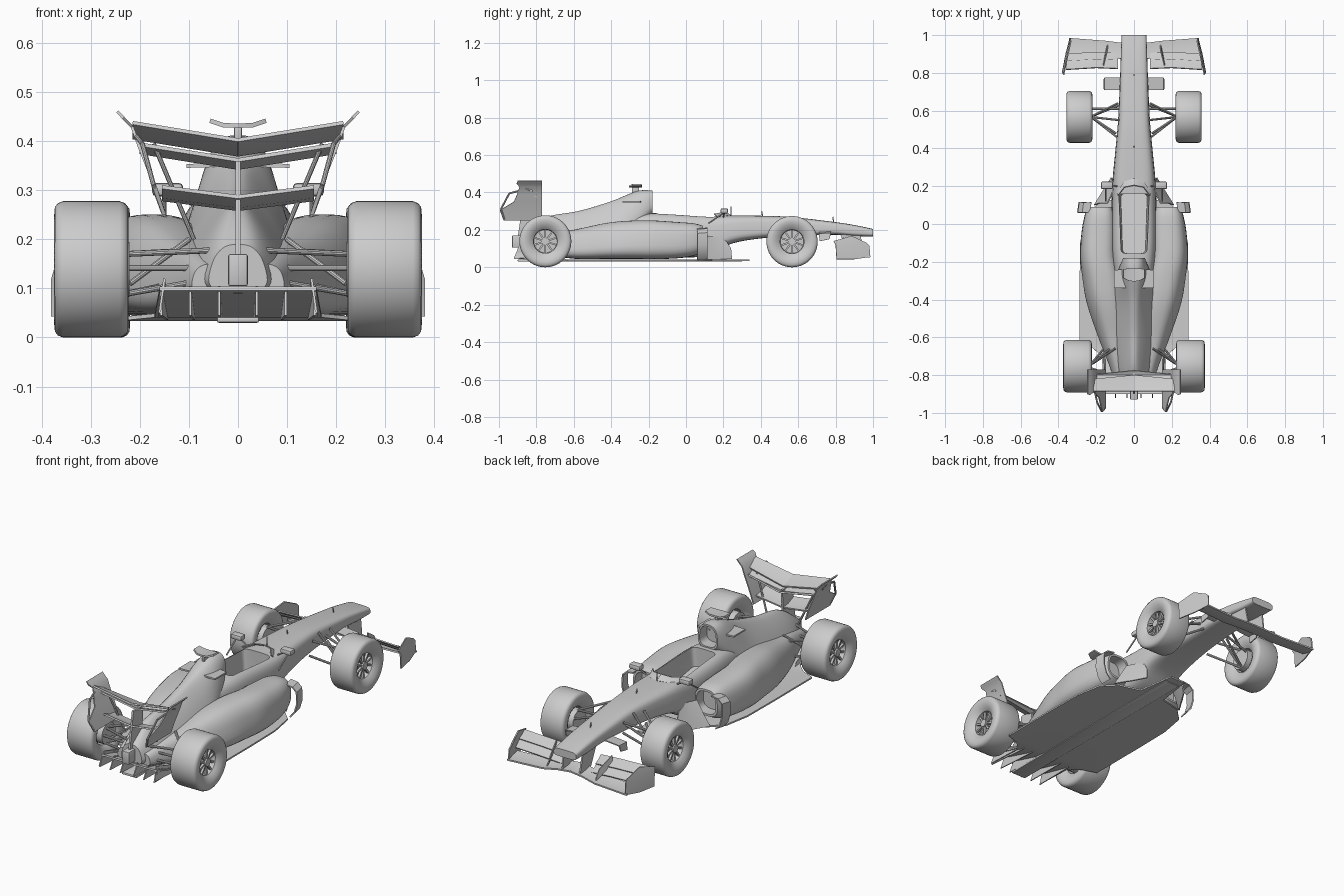
import bpy, bmesh
from math import sin, cos, pi, radians
from mathutils import Vector, Matrix

if "Cube" in bpy.data.objects:
    bpy.data.objects.remove(bpy.data.objects["Cube"])


def finish(name, bm, mirror=False, thick=0.0):
    bmesh.ops.recalc_face_normals(bm, faces=bm.faces)
    me = bpy.data.meshes.new(name)
    bm.to_mesh(me)
    bm.free()
    ob = bpy.data.objects.new(name, me)
    bpy.context.collection.objects.link(ob)
    if thick:
        m = ob.modifiers.new("thickness", 'SOLIDIFY')
        m.thickness, m.offset = thick, 0
    if mirror:
        m = ob.modifiers.new("mirror", 'MIRROR')
        m.use_mirror_merge = True
        m.merge_threshold = 0.0005
    return ob


def skin(bm, rows, wrap=True, caps=True):
    vs = [[bm.verts.new(p) for p in r] for r in rows]
    n = len(rows[0])
    for a, b in zip(vs, vs[1:]):
        for i in range(n if wrap else n - 1):
            j = (i + 1) % n
            bm.faces.new((a[i], a[j], b[j], b[i]))
    if wrap and caps:
        bm.faces.new(vs[0])
        bm.faces.new(vs[-1])


def smooth_keys(keys, steps):
    out = []
    for i in range(len(keys) - 1):
        a, b, c, d = (Vector(keys[max(0, min(len(keys) - 1, i + k))]) for k in (-1, 0, 1, 2))
        for s in range(steps):
            t = s / steps
            out.append(b + (c - a) * 0.5 * t + (2 * a - 5 * b + 4 * c - d) * 0.5 * t * t
                       + (3 * b - a - 3 * c + d) * 0.5 * t ** 3)
    return out + [Vector(keys[-1])]


def loft(name, keys, power=3, mirror=False, lip=0.0, steps=6, n=36):
    """keys: y, centre x, half width, z bottom, z top, taper towards the top"""
    rings = []
    for y, cx, hw, zb, zt, taper in smooth_keys(keys, steps):
        ring = []
        for k in range(n):
            c, s = cos(2 * pi * k / n), sin(2 * pi * k / n)
            u = abs(c) ** (2 / power) * (1 if c > 0 else -1)
            t = 0.5 + 0.5 * abs(s) ** (2 / power) * (1 if s > 0 else -1)
            ring.append(Vector((cx + hw * u * (1 - taper * t), y, zb + (zt - zb) * t)))
        rings.append(ring)
    if lip:  # hollow intake at the first section
        mid = sum(rings[0], Vector()) / n
        inner = [mid + (p - mid) * 0.84 for p in rings[0]]
        rings = [[p - Vector((0, lip, 0)) for p in inner], inner] + rings
    bm = bmesh.new()
    skin(bm, rings)
    return finish(name, bm, mirror)


def sheet(name, rows, thick=0.006, mirror=True):
    bm = bmesh.new()
    skin(bm, rows, wrap=False)
    return finish(name, bm, mirror, thick)


def tubes(name, paths, r=0.006, mirror=True):
    bm = bmesh.new()
    for path in paths:
        for a, b in zip(path, path[1:]):
            a, b = Vector(a), Vector(b)
            rot = (b - a).to_track_quat('Z', 'Y').to_matrix().to_4x4()
            bmesh.ops.create_cone(bm, cap_ends=True, segments=10, radius1=r, radius2=r,
                                  depth=(b - a).length, matrix=Matrix.Translation((a + b) / 2) @ rot)
    return finish(name, bm, mirror)


def box(name, lo, hi, mirror=False, bevel=0.004):
    bm = bmesh.new()
    lo, hi = Vector(lo), Vector(hi)
    bmesh.ops.create_cube(bm, size=1, matrix=Matrix.Translation((lo + hi) / 2)
                          @ Matrix.Diagonal((*(hi - lo), 1)))
    bmesh.ops.bevel(bm, geom=bm.edges[:], offset=bevel, segments=2, affect='EDGES', profile=0.5)
    return finish(name, bm, mirror)


def wheel(name, cx, y, w, R):
    half = [(0.12, 0.012), (0.12, 0.062), (0.34, 0.064), (0.40, 0.074), (0.47, 0.092),
            (0.5, R - 0.028), (0.49, R - 0.012), (0.45, R - 0.004), (0.38, R)]
    prof = half + [(-a, b) for a, b in reversed(half)]
    bm = bmesh.new()
    skin(bm, [[(cx + a * w, y + r * cos(k * pi / 28), R + r * sin(k * pi / 28)) for k in range(56)]
              for a, r in prof])
    for k in range(10):  # spokes
        bmesh.ops.create_cube(bm, size=1, matrix=Matrix.Translation((cx + 0.27 * w, y, R))
                              @ Matrix.Rotation(k * pi / 5, 4, 'X') @ Matrix.Translation((0, 0, 0.039))
                              @ Matrix.Diagonal((0.012, 0.009, 0.05, 1)))
    for x, r, d in ((0.24, 0.02, 0.24), (-0.36, 0.056, 0.3)):  # hub, brake drum
        bmesh.ops.create_cone(bm, cap_ends=True, segments=24, radius1=r, radius2=r, depth=d * w,
                              matrix=Matrix.Translation((cx + x * w, y, R)) @ Matrix.Rotation(pi / 2, 4, 'Y'))
    finish(name, bm, True)


# Wheels
wheel("rear_wheel", 0.299, -0.752, 0.152, 0.139)
wheel("front_wheel", 0.289, 0.567, 0.138, 0.137)

# Nose and cockpit tub
tub = loft("nose_and_tub", [
    (1.0, 0, .067, .165, .205, .05), (.9, 0, .071, .166, .226, .05), (.78, 0, .076, .174, .244, .08),
    (.55, 0, .088, .165, .27, .12), (.38, 0, .104, .152, .276, .12), (.24, 0, .118, .125, .277, .12),
    (.1, 0, .125, .06, .278, .12), (-.14, 0, .125, .05, .29, .12), (-.3, 0, .115, .05, .28, .2)], power=4)
bm = bmesh.new()
skin(bm, [[(-a, .16, z), (a, .16, z), (b, -.155, z2), (-b, -.155, z2)]
          for a, b, z, z2 in ((.07, .06, .13, .19), (.09, .078, .4, .4))])
bmesh.ops.bevel(bm, geom=[e for e in bm.edges if abs(e.verts[0].co.z - e.verts[1].co.z) > .1],
                offset=.02, segments=4, affect='EDGES', profile=0.5)
cutter = finish("cockpit_cutter", bm)
cutter.hide_render = True
mod = tub.modifiers.new("cockpit", 'BOOLEAN')
mod.object, mod.operation, mod.solver = cutter, 'DIFFERENCE', 'EXACT'

# Engine cover with air intake
loft("engine_cover", [
    (-.18, 0, .062, .285, .41, .2), (-.26, 0, .105, .2, .408, .48), (-.4, 0, .16, .1, .353, .74),
    (-.57, 0, .165, .08, .302, .78), (-.76, 0, .13, .08, .266, .75), (-.88, 0, .07, .09, .19, .4)],
    power=2.8, lip=.06)

# Sidepods
loft("sidepod", [
    (.09, .178, .07, .085, .222, .1), (.04, .18, .087, .062, .235, .12), (-.05, .183, .103, .048, .242, .18),
    (-.17, .184, .110, .044, .25, .22), (-.28, .164, .124, .044, .25, .3), (-.42, .14, .127, .044, .238, .38),
    (-.6, .105, .098, .046, .2, .4), (-.75, .075, .065, .07, .175, .4), (-.86, .05, .05, .09, .15, .3)],
    power=2.9, mirror=True, lip=.06)

# Floor and diffuser
sheet("floor", [[(0, y, z), (w * .5, y, z), (w, y, z)] for y, w, z in (
    (.34, .045, .038), (.14, .075, .038), (.11, .19, .038), (.04, .26, .038), (-.1, .285, .038),
    (-.3, .288, .038), (-.63, .288, .038), (-.655, .22, .04), (-.7, .17, .045), (-.9, .16, .1))], .008)
for i, x in enumerate((.035, .09, .145)):
    sheet(f"diffuser_fence_{i + 1}", [[(x, -.68, .036), (x * 1.08, -.92, .045)],
                                      [(x, -.68, .046), (x * 1.08, -.885, .105)]], .005)
box("plank", (-.043, -.9, .03), (.043, .3, .042))
box("rear_crash_box", (-.02, -.93, .105), (.02, -.8, .17))
sheet("rear_floor_fin", [[(.16, -.66, .04), (.16, -.92, .05)], [(.15, -.7, .06), (.15, -.89, .12)]], .005)

# Rear wing
sheet("rear_wing_flap", [[(x, -.80 - x * .1, z - .022), (x, -.84, z - .014), (x, -.885, z + .008)]
                         for x, z in ((0, .395), (.215, .43))], .008)
sheet("rear_wing_main", [[(x, -.775 - x * .1, z - .006), (x, -.80, z - .012), (x, -.845, z + .004)]
                         for x, z in ((0, .358), (.2, .39))], .008)
sheet("rear_wing_endplate", [[(x, -.77, z), (x, (y - .77) / 2, z), (x, y, z)] for x, y, z in (
    (.246, -.90, .461), (.234, -.905, .448), (.216, -.89, .43), (.2, -.905, .385), (.186, -.92, .35),
    (.168, -.995, .305), (.15, -.975, .25))], .006)
tubes("endplate_strake", [[(.207, -.89, .41), (.195, -.945, .395), (.172, -.99, .31), (.152, -.97, .255)]], .005)
tubes("rear_wing_stay", [[(.172, -.83, .395), (.09, -.80, .2)]], .005)
sheet("beam_wing", [[(x, -.80, z), (x, -.84, z + .006), (x, -.885, z + .025)]
                    for x, z in ((0, .262), (.155, .282))], .008)
sheet("rear_wing_pylon", [[(0, -.79, .36), (0, -.87, .36)], [(0, -.8, .17), (0, -.9, .16)]], .01, False)

# Front wing
sheet("front_wing_main", [[(x, y, z), (x, y - .045, z + .002), (x, y - .085, z + .014)] for x, y, z in (
    (0, .955, .075), (.07, .96, .07), (.15, .97, .058), (.345, .985, .056))], .008)
for i, (y, z, d) in enumerate(((.9, .085, .05), (.862, .115, .045))):
    sheet(f"front_wing_flap_{i + 1}", [[(x, y + o, z - q), (x, y + o - d * .5, z - q + .012), (x, y + o - d, z - q + .032)]
                                       for x, o, q in ((.085, .005, .01), (.2, .01, 0), (.36, .0, 0))], .006)
sheet("front_wing_endplate", [[(.338, .985, .055), (.36, .9, .043), (.378, .805, .043)],
                              [(.336, .98, .115), (.356, .9, .115), (.378, .80, .12)],
                              [(.334, .965, .13), (.352, .885, .168), (.372, .79, .14)]], .006)
sheet("front_wing_fence", [[(.14, .95, .06), (.165, .84, .11)], [(.14, .92, .11), (.16, .84, .16)]], .005)
sheet("front_wing_pylon", [[(.05, .95, .075), (.05, .86, .085)], [(.055, .93, .19), (.055, .82, .19)]], .008)

# Vanes around the nose and sidepods
sheet("nose_vane", [[(.06, .775, .19), (.06, .71, .186)], [(.155, .775, .182), (.155, .71, .178)],
                    [(.158, .765, .15), (.158, .715, .14)]], .006)
sheet("bargeboard", [[(.105, .2, .16), (.12, .15, .165), (.14, .11, .165)],
                     [(.115, .24, .1), (.14, .17, .1), (.18, .11, .1)],
                     [(.12, .245, .045), (.16, .18, .042), (.21, .1, .042)]], .006)
sheet("sidepod_vane", [[(x, .115, z + .004), (x + .008, .06, z)] for x, z in (
    (.225, .205), (.265, .2), (.287, .18), (.29, .12), (.275, .07), (.25, .042))], .007)

# Mirrors, camera pod, winglets, antennas
box("mirror", (.112, .185, .288), (.175, .225, .315), True, .008)
tubes("mirror_stalk", [[(.09, .2, .27), (.13, .205, .292)], [(.15, .2, .29), (.15, .12, .235)]], .004)
sheet("windscreen", [[(0, .24, .277), (.05, .225, .275), (.085, .17, .268)],
                     [(0, .205, .297), (.05, .195, .293), (.085, .15, .285)]], .005)
sheet("airbox_winglet", [[(.03, -.235, .352), (.03, -.34, .352)], [(.105, -.245, .35), (.105, -.34, .35)]], .008)
sheet("camera_pod", [[(0, -.235, .432), (0, -.305, .432)], [(.03, -.235, .433), (.03, -.30, .433)],
                     [(.057, -.24, .442), (.057, -.285, .442)]], .009)
box("camera_stem", (-.008, -.29, .395), (.008, -.25, .435))
tubes("antennas", [[(0, .24, .27), (0, .24, .325)], [(0, .41, .27), (0, .405, .298)],
                   [(0, .79, .235), (0, .785, .27)]], .003, False)

# Suspension arms
tubes("front_suspension", [
    [(.085, .64, .235), (.225, .57, .19)], [(.095, .48, .235), (.225, .565, .19)],
    [(.075, .63, .175), (.225, .57, .09)], [(.09, .46, .165), (.225, .565, .09)],
    [(.08, .61, .21), (.225, .61, .16)], [(.08, .55, .25), (.215, .565, .1)]], .006)
tubes("rear_suspension", [
    [(.08, -.62, .178), (.235, -.75, .17)], [(.05, -.83, .178), (.235, -.76, .17)],
    [(.11, -.6, .115), (.235, -.75, .088)], [(.05, -.84, .12), (.235, -.76, .088)],
    [(.06, -.8, .142), (.235, -.79, .142)], [(.1, -.66, .2), (.22, -.74, .11)]], .006)

# Bake modifiers, then smooth with kept edges
bpy.ops.object.select_all(action='SELECT')
bpy.context.view_layer.objects.active = tub
bpy.ops.object.convert(target='MESH')
bpy.data.objects.remove(bpy.data.objects["cockpit_cutter"])
bpy.ops.object.shade_smooth_by_angle(angle=radians(35))
